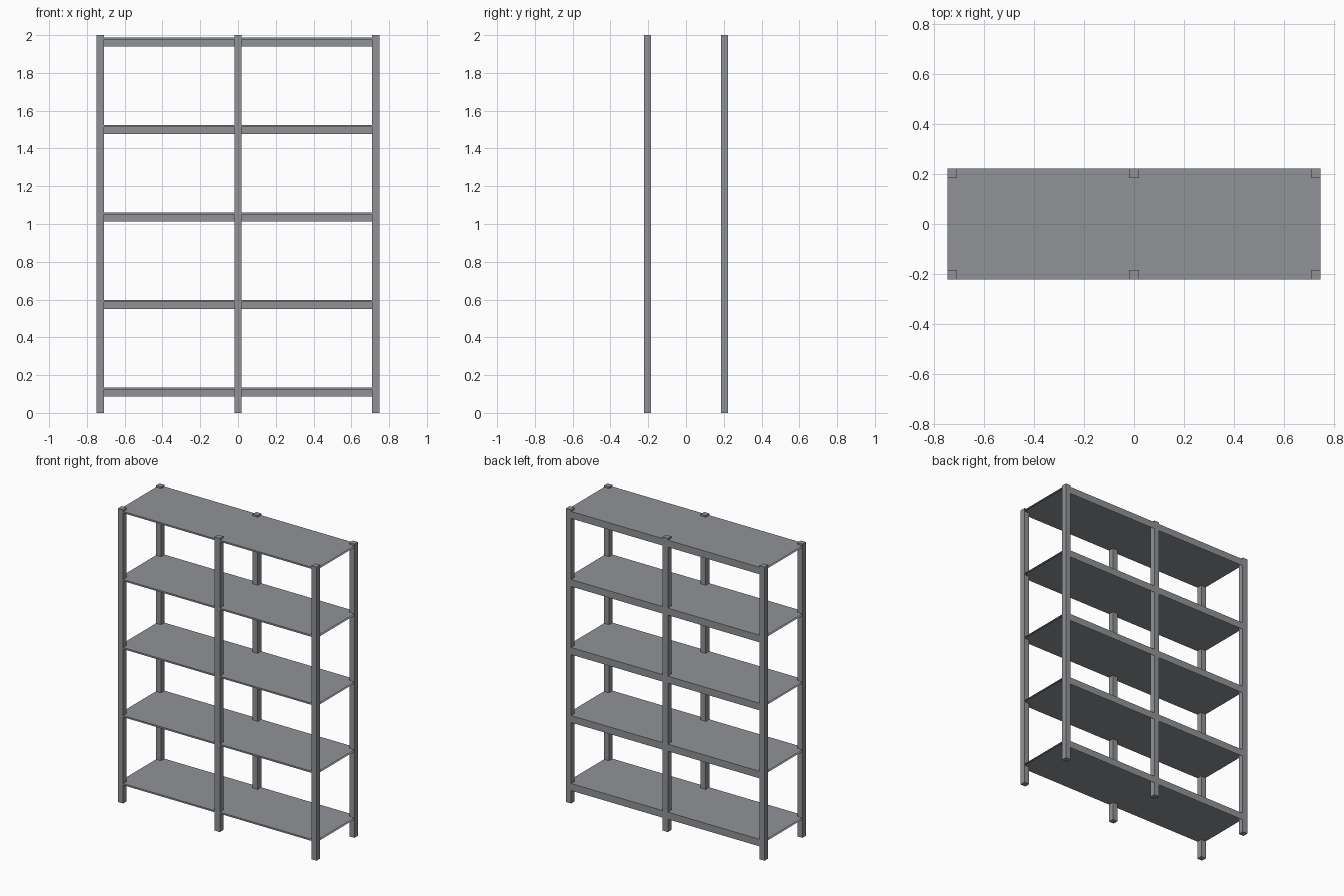
import bpy

if "Cube" in bpy.data.objects:
    bpy.data.objects.remove(bpy.data.objects["Cube"])

W, D, H, P = 0.748, 0.223, 2.0, 0.0385   # half width, half depth, height, post size
LIP, RAIL = 0.011, 0.048                 # front lip and back rail heights

steel = bpy.data.materials.new("dark_steel")
steel.diffuse_color = (0.28, 0.29, 0.305, 1)
steel.use_nodes = True
steel.node_tree.nodes["Principled BSDF"].inputs["Base Color"].default_value = steel.diffuse_color


def post(name, x, y):
    bpy.ops.mesh.primitive_cube_add(size=1, location=(x, y, H / 2))
    ob = bpy.context.object
    ob.name = name
    ob.scale = (P, P, H)
    ob.data.materials.append(steel)


def shelf(name, top):
    # folded sheet, open at both ends: front lip, top, tall back rail, underside
    y, x = D - 0.001, W - 0.001
    profile = [(-y, top - LIP), (-y, top), (y, top), (y, top - LIP), (y, top - RAIL)]
    verts = [(sx * x, py, pz) for py, pz in profile for sx in (-1, 1)]
    strips = [(1, 0), (2, 1), (3, 2), (4, 3), (0, 3)]
    faces = [(2 * a, 2 * b, 2 * b + 1, 2 * a + 1) for a, b in strips]
    me = bpy.data.meshes.new(name)
    me.from_pydata(verts, [], faces)
    me.materials.append(steel)
    bpy.context.collection.objects.link(bpy.data.objects.new(name, me))


# Six full-height posts
for side, y in (("front", -D + P / 2), ("back", D - P / 2)):
    for pos, x in (("left", -W + P / 2), ("middle", 0), ("right", W - P / 2)):
        post(f"{side}_{pos}_post", x, y)

# Five evenly spaced shelves
for i in range(5):
    shelf(f"shelf_{i + 1}", 0.135 + i * 0.4633)
